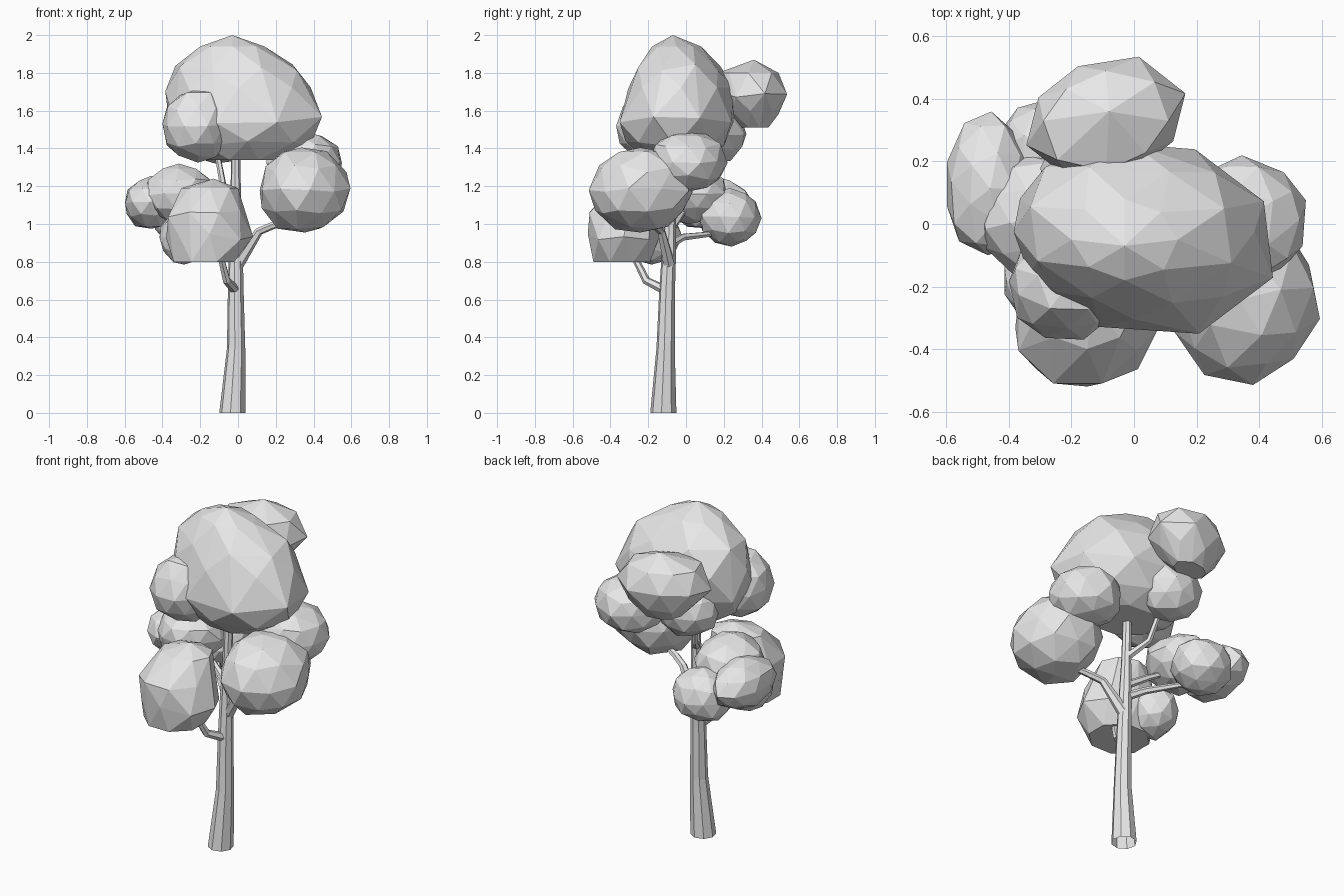
import bpy, bmesh, math, random
from mathutils import Vector, Matrix

random.seed(4)
if "Cube" in bpy.data.objects:
    bpy.data.objects.remove(bpy.data.objects["Cube"], do_unlink=True)

grey = bpy.data.materials.new("light grey")
grey.use_nodes = True
grey.diffuse_color = (0.8, 0.8, 0.8, 1)
grey.node_tree.nodes["Principled BSDF"].inputs["Base Color"].default_value = grey.diffuse_color


def finish(bm, name):
    bmesh.ops.recalc_face_normals(bm, faces=bm.faces)
    mesh = bpy.data.meshes.new(name)
    bm.to_mesh(mesh)
    bm.free()
    mesh.materials.append(grey)
    obj = bpy.data.objects.new(name, mesh)
    bpy.context.collection.objects.link(obj)


def limb(name, path, sides):
    """Open faceted tapering tube through (x, y, z, radius) points."""
    bm = bmesh.new()
    pts = [Vector(p[:3]) for p in path]
    side = Vector((0.6, -0.8, 0.1))
    rings = []
    for i, p in enumerate(pts):
        along = (pts[min(i + 1, len(pts) - 1)] - pts[max(i - 1, 0)]).normalized()
        if p.z == 0:
            along = Vector((0, 0, 1))
        side = (side - along * side.dot(along)).normalized()
        other = along.cross(side)
        ring = []
        for k in range(sides):
            a = math.tau * k / sides
            ring.append(bm.verts.new(p + path[i][3] * (side * math.cos(a) + other * math.sin(a))))
        rings.append(ring)
    for low, high in zip(rings, rings[1:]):
        for k in range(sides):
            n = (k + 1) % sides
            bm.faces.new((low[k], low[n], high[n], high[k]))
    finish(bm, name)


def foliage(name, centre, half):
    """Rough low-poly clump fitted to a box."""
    bm = bmesh.new()
    bmesh.ops.create_icosphere(bm, subdivisions=2, radius=1)
    spin = Matrix.Rotation(random.uniform(0, math.tau), 3, 'Z')
    for v in bm.verts:
        v.co = spin @ v.co + Vector([random.uniform(-0.05, 0.05) for _ in range(3)])
    for axis in range(3):
        values = [v.co[axis] for v in bm.verts]
        low, high = min(values), max(values)
        for v in bm.verts:
            t = 2 * (v.co[axis] - low) / (high - low) - 1
            v.co[axis] = centre[axis] + t * half[axis]
    finish(bm, name)


def layered_foliage(name, layers, tip, skew=0.0):
    """Hull over oval layers (z, x centre, y centre, x half, y half) and a tip."""
    bm = bmesh.new()
    bm.verts.new(tip)
    for i, (z, cx, cy, rx, ry) in enumerate(layers):
        turn, grow = (0, 1) if i % 2 else (0.5, 1 / math.cos(math.pi / 8))
        for k in range(8):
            a = math.tau * (k + turn) / 8
            c, s = math.cos(a) * grow, math.sin(a) * grow
            stretch = 1 - skew * c * s
            rise = random.uniform(-0.02, 0.02) if 0 < i < len(layers) - 1 else 0
            bm.verts.new((cx + rx * c * stretch, cy + ry * s * stretch, z + rise))
    hull = bmesh.ops.convex_hull(bm, input=bm.verts)
    loose = set(hull["geom_interior"]) | set(hull["geom_unused"])
    bmesh.ops.delete(bm, geom=[v for v in loose if isinstance(v, bmesh.types.BMVert)],
                     context='VERTS')
    finish(bm, name)


# Trunk and branches
limb("trunk", [(-0.03, -0.12, 0, 0.07), (-0.01, -0.108, 0.34, 0.049),
               (-0.012, -0.1, 0.65, 0.042), (-0.012, -0.09, 0.85, 0.038),
               (-0.012, -0.08, 1.1, 0.028), (-0.012, -0.07, 1.4, 0.025)], 8)
limb("left_branch", [(0.0, -0.09, 0.79, 0.034), (0.11, -0.13, 0.96, 0.022),
                     (0.18, -0.16, 0.99, 0.02), (0.32, -0.21, 1.03, 0.014)], 6)
limb("front_branch", [(-0.012, -0.11, 0.65, 0.026), (-0.06, -0.21, 0.7, 0.022),
                      (-0.09, -0.27, 0.82, 0.018), (-0.11, -0.3, 0.92, 0.014)], 6)
limb("low_back_branch", [(-0.012, -0.09, 0.89, 0.026), (-0.1, -0.02, 0.93, 0.02),
                         (-0.25, 0.16, 0.95, 0.014)], 6)
limb("right_branch", [(-0.012, -0.09, 0.96, 0.024), (-0.13, -0.04, 1.03, 0.018),
                      (-0.27, 0.01, 1.1, 0.012)], 6)
limb("upper_branch", [(-0.012, -0.08, 1.13, 0.024), (-0.08, 0.03, 1.21, 0.018),
                      (-0.12, 0.1, 1.43, 0.014)], 6)

# Upper crown
layered_foliage("crown", [(1.34, 0.03, -0.06, 0.19, 0.15), (1.42, 0.05, -0.06, 0.33, 0.26),
                          (1.55, 0.04, -0.045, 0.39, 0.295), (1.71, 0.0, -0.025, 0.385, 0.28),
                          (1.83, -0.01, -0.035, 0.31, 0.21), (1.94, -0.03, -0.05, 0.17, 0.13)],
                (-0.03, -0.07, 2.0), 0.09)
layered_foliage("crown_back", [(1.51, -0.09, 0.36, 0.1, 0.07), (1.58, -0.09, 0.34, 0.19, 0.15),
                               (1.69, -0.09, 0.335, 0.235, 0.185), (1.8, -0.09, 0.33, 0.2, 0.16)],
                (-0.08, 0.36, 1.87), -0.2)
foliage("crown_front_right", (-0.21, -0.19, 1.52), (0.19, 0.18, 0.195))
foliage("crown_back_underside", (-0.12, 0.15, 1.48), (0.18, 0.17, 0.16))

# Left clumps
foliage("left_clump_front", (0.355, -0.24, 1.18), (0.24, 0.275, 0.225))
foliage("left_clump_back", (0.35, 0.01, 1.33), (0.2, 0.21, 0.16))

# Front clumps
layered_foliage("front_clump", [(0.8, -0.18, -0.34, 0.16, 0.15), (0.93, -0.15, -0.33, 0.23, 0.19),
                                (1.05, -0.18, -0.33, 0.19, 0.18), (1.19, -0.15, -0.27, 0.15, 0.13)],
                (-0.13, -0.26, 1.24))
foliage("front_clump_right", (-0.28, -0.18, 0.93), (0.135, 0.16, 0.145))

# Right clumps
foliage("right_clump", (-0.3, 0.02, 1.16), (0.19, 0.2, 0.16))
foliage("right_clump_outer", (-0.46, 0.13, 1.115), (0.138, 0.23, 0.14))
foliage("right_clump_low_back", (-0.28, 0.235, 1.035), (0.17, 0.165, 0.155))
